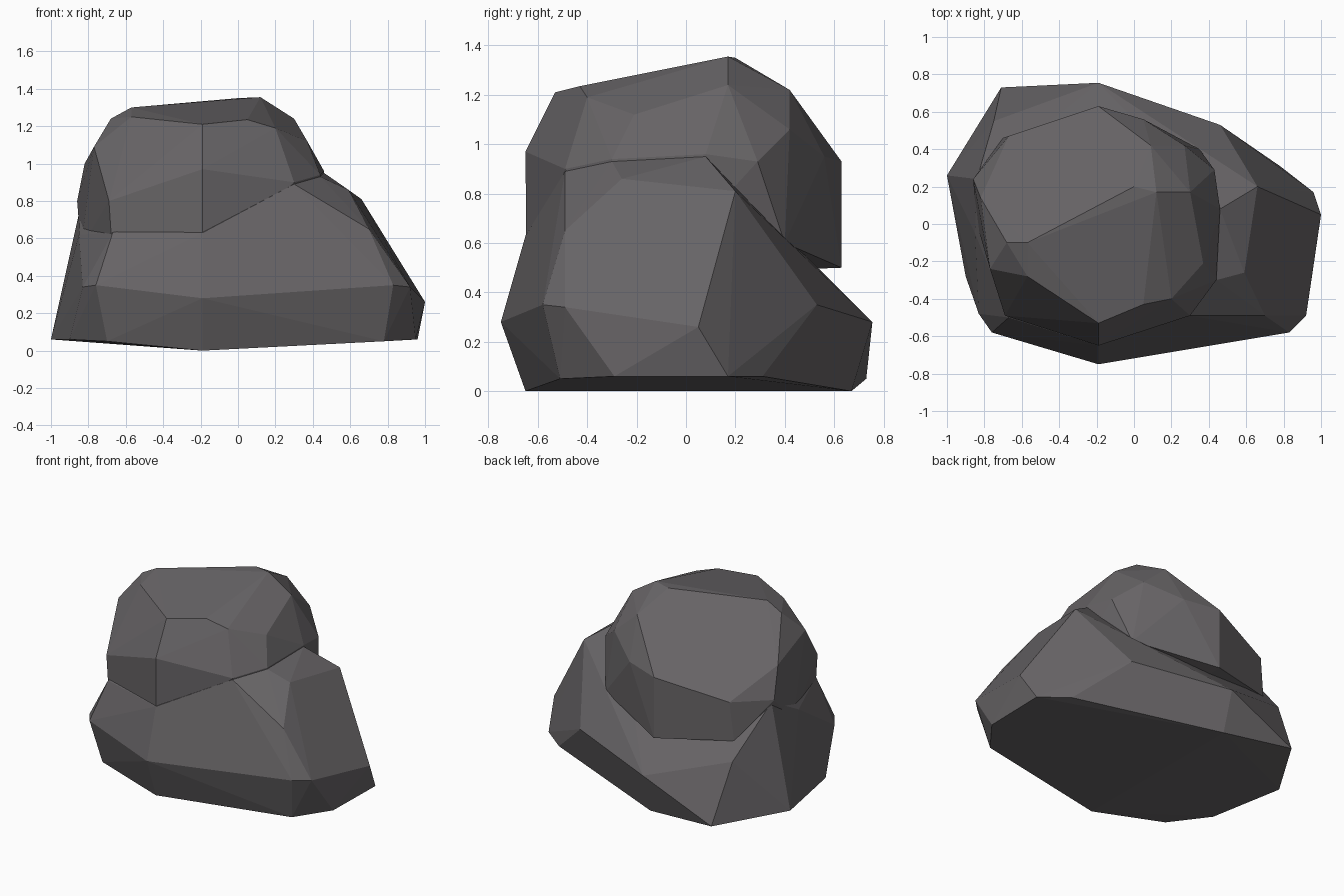
import bpy
import bmesh
import math

default_cube = bpy.data.objects.get("Cube")
if default_cube:
    bpy.data.objects.remove(default_cube, do_unlink=True)

# One dark stone colour
stone = bpy.data.materials.new("dark_grey_stone")
stone_colour = (0.135, 0.127, 0.133, 1)
stone.diffuse_color = stone_colour
stone.use_nodes = True
shader = stone.node_tree.nodes["Principled BSDF"]
shader.inputs["Base Color"].default_value = stone_colour
shader.inputs["Roughness"].default_value = 0.9


def faceted_block(name, *corner_rings):
    """Wrap rings of corners (in hundredths) in one convex faceted block."""
    bm = bmesh.new()
    for ring in corner_rings:
        for corner in ring:
            bm.verts.new([value / 100 for value in corner])
    hull = bmesh.ops.convex_hull(bm, input=bm.verts[:], use_existing_faces=False)
    spare = set(hull["geom_interior"]) | set(hull["geom_unused"])
    spare = [item for item in spare if isinstance(item, bmesh.types.BMVert)]
    bmesh.ops.delete(bm, geom=spare, context="VERTS")
    bmesh.ops.dissolve_limit(bm, angle_limit=math.radians(2),
                             verts=bm.verts[:], edges=bm.edges[:])
    bmesh.ops.recalc_face_normals(bm, faces=bm.faces[:])
    mesh = bpy.data.meshes.new(name)
    bm.to_mesh(mesh)
    bm.free()
    mesh.materials.append(stone)
    block = bpy.data.objects.new(name, mesh)
    bpy.context.scene.collection.objects.link(block)
    return block


# Wide lower body: underside, chamfered skirt, shoulder
underside = [(-100, 26, 6), (-90, -28, 6), (-70, -52, 5), (-19, -65, 0),
             (78, -51, 5), (95, -29, 6), (96, 17, 6), (78, 31, 6),
             (-19, 67, 0), (-71, 73, 5)]
skirt = [(-83, -48, 34), (-76, -58, 35), (-19, -75, 28), (83, -58, 35),
         (92, -49, 34), (100, 5, 26), (46, 53, 35), (-19, 75.5, 28),
         (-75, 55, 45)]
shoulder = [(-67, -50, 63), (-19, -65, 63), (70, -49, 65), (30, -49, 89),
            (59, -26, 86), (66, 20, 81), (44, -30, 93), (46, 8, 95),
            (-85, -5, 62), (-84, 24, 78)]
body = faceted_block("rock_body", underside, skirt, shoulder)

# Rounded upper boulder, its foot sunk into the body
foot = [(-67, -49, 50), (-19, -64.6, 45), (44, -28, 70), (45, 8, 70),
        (35, 40, 60), (-19, 63, 50), (-70, 46, 55), (-84, 0, 55)]
girth = [(-69, -49, 80), (-19, -65, 97), (30, -49, 90), (44, -30, 94),
         (46, 8, 96), (43, 29, 93), (5, 56, 95), (-19, 63, 93),
         (-67, 47, 82), (-86, 24, 80), (-82, 14, 100)]
crown = [(-77, -24, 109), (-68, -10, 124), (-57, -28, 125), (-57, -10, 130),
         (-19, -53, 121), (5, -43, 123.5), (20, -40, 119), (37, -21, 112),
         (30, 17, 124), (12, 17, 135.5), (0, 20, 135), (9, 42, 122),
         (27, 42, 106)]
boulder = faceted_block("upper_boulder", foot, girth, crown)

# Fuse both blocks into one solid rock
fuse = body.modifiers.new("fuse", "BOOLEAN")
fuse.operation = "UNION"
fuse.solver = "EXACT"
fuse.object = boulder
depsgraph = bpy.context.evaluated_depsgraph_get()
fused_mesh = bpy.data.meshes.new_from_object(body.evaluated_get(depsgraph))
body.modifiers.clear()
body.data = fused_mesh
body.name = "rock"
bpy.data.objects.remove(boulder, do_unlink=True)
for face in body.data.polygons:
    face.use_smooth = False
